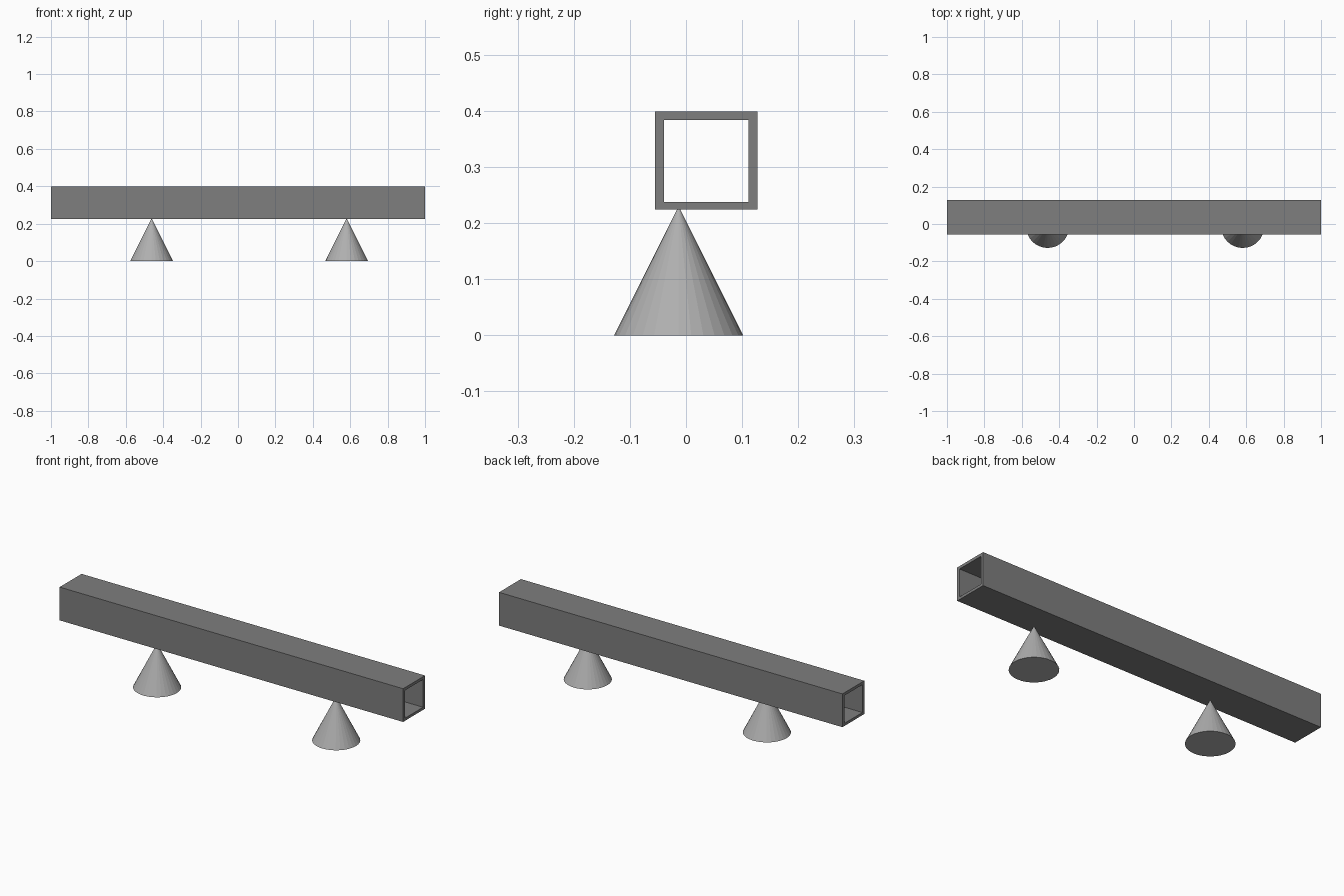
import bpy
import bmesh

cube = bpy.data.objects.get("Cube")
if cube:
    bpy.data.objects.remove(cube, do_unlink=True)


def make_material(name, value):
    mat = bpy.data.materials.new(name)
    mat.use_nodes = True
    colour = (value, value, value, 1)
    mat.diffuse_color = colour
    mat.node_tree.nodes["Principled BSDF"].inputs["Base Color"].default_value = colour
    return mat


def make_object(name, bm, mat):
    bmesh.ops.recalc_face_normals(bm, faces=bm.faces)
    mesh = bpy.data.meshes.new(name)
    bm.to_mesh(mesh)
    bm.free()
    mesh.materials.append(mat)
    obj = bpy.data.objects.new(name, mesh)
    bpy.context.collection.objects.link(obj)
    return obj


dark_grey = make_material("dark grey", 0.21)
light_grey = make_material("light grey", 0.43)


# Hollow rectangular beam: an outer and an inner ring extruded along x
def ring(bm, x, y0, y1, z0, z1):
    corners = ((y0, z0), (y1, z0), (y1, z1), (y0, z1))
    return [bm.verts.new((x, y, z)) for y, z in corners]


bm = bmesh.new()
outer = ring(bm, -1, -0.055, 0.127, 0.224, 0.399)
inner = ring(bm, -1, -0.039, 0.111, 0.238, 0.384)
rim = []
for i in range(4):
    j = (i + 1) % 4
    rim.append(bm.faces.new((outer[i], outer[j], inner[j], inner[i])))
extruded = bmesh.ops.extrude_face_region(bm, geom=rim, use_keep_orig=True)
new_verts = [v for v in extruded["geom"] if isinstance(v, bmesh.types.BMVert)]
bmesh.ops.translate(bm, verts=new_verts, vec=(2, 0, 0))
make_object("beam", bm, dark_grey)

# Cone supports, their tips just entering the underside of the beam
height = 0.23
for name, x in (("right_support", -0.462), ("left_support", 0.581)):
    bm = bmesh.new()
    bmesh.ops.create_cone(bm, cap_ends=True, segments=32,
                          radius1=0.115, radius2=0, depth=height)
    bmesh.ops.remove_doubles(bm, verts=bm.verts, dist=0.0001)
    support = make_object(name, bm, light_grey)
    support.location = (x, -0.013, height / 2)
